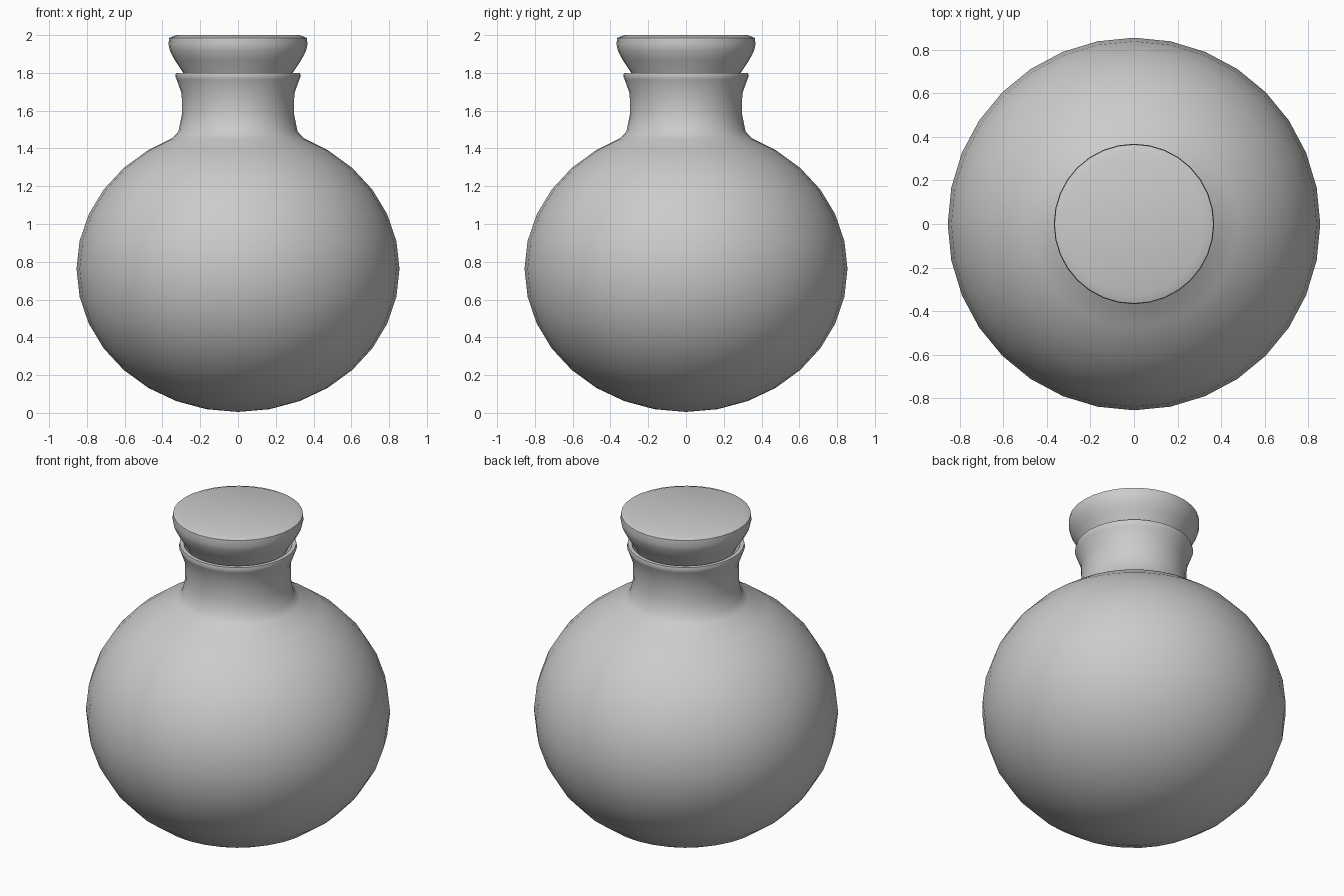
import bpy, bmesh
from math import sin, cos, pi, radians

if "Cube" in bpy.data.objects:
    bpy.data.objects.remove(bpy.data.objects["Cube"])

SIDES = 32


def lathe(name, profile):
    """Revolve (radius, height) points around z; zero radius makes a pole."""
    bm = bmesh.new()
    rings = []
    for r, z in profile:
        if r == 0:
            rings.append([bm.verts.new((0, 0, z))] * SIDES)
        else:
            rings.append([bm.verts.new((r * cos(2 * pi * i / SIDES),
                                        r * sin(2 * pi * i / SIDES), z))
                          for i in range(SIDES)])
    for low, high in zip(rings, rings[1:]):
        for i in range(SIDES):
            j = (i + 1) % SIDES
            corners = dict.fromkeys((low[i], low[j], high[j], high[i]))
            bm.faces.new(list(corners))
    bmesh.ops.recalc_face_normals(bm, faces=bm.faces)
    mesh = bpy.data.meshes.new(name)
    bm.to_mesh(mesh)
    bm.free()
    obj = bpy.data.objects.new(name, mesh)
    bpy.context.collection.objects.link(obj)
    bpy.ops.object.select_all(action='DESELECT')
    obj.select_set(True)
    bpy.context.view_layer.objects.active = obj
    bpy.ops.object.shade_smooth_by_angle(angle=radians(35))
    return obj


# Round flask: spherical bulb, flared neck, rim and the inside of the neck
bulb = [(0, 0.005)]
for k in range(1, 15):
    a = -pi / 2 + k * pi / 16
    bulb.append((0.855 * cos(a), 0.762 + 0.757 * sin(a)))
bulb[-1] = (0.35, 1.453)
neck = [(0.315, 1.49), (0.297, 1.58), (0.298, 1.69), (0.325, 1.765),
        (0.332, 1.782), (0.328, 1.80), (0.305, 1.80),
        (0.275, 1.74), (0.265, 1.58), (0.28, 1.48)]
lathe("flask", bulb + neck)

# Flared stopper seated in the neck
lathe("stopper", [(0, 1.55), (0.25, 1.55), (0.265, 1.74), (0.29, 1.80),
                  (0.335, 1.868), (0.36, 1.915), (0.368, 1.95),
                  (0.365, 1.985), (0.325, 2.0), (0, 2.0)])
